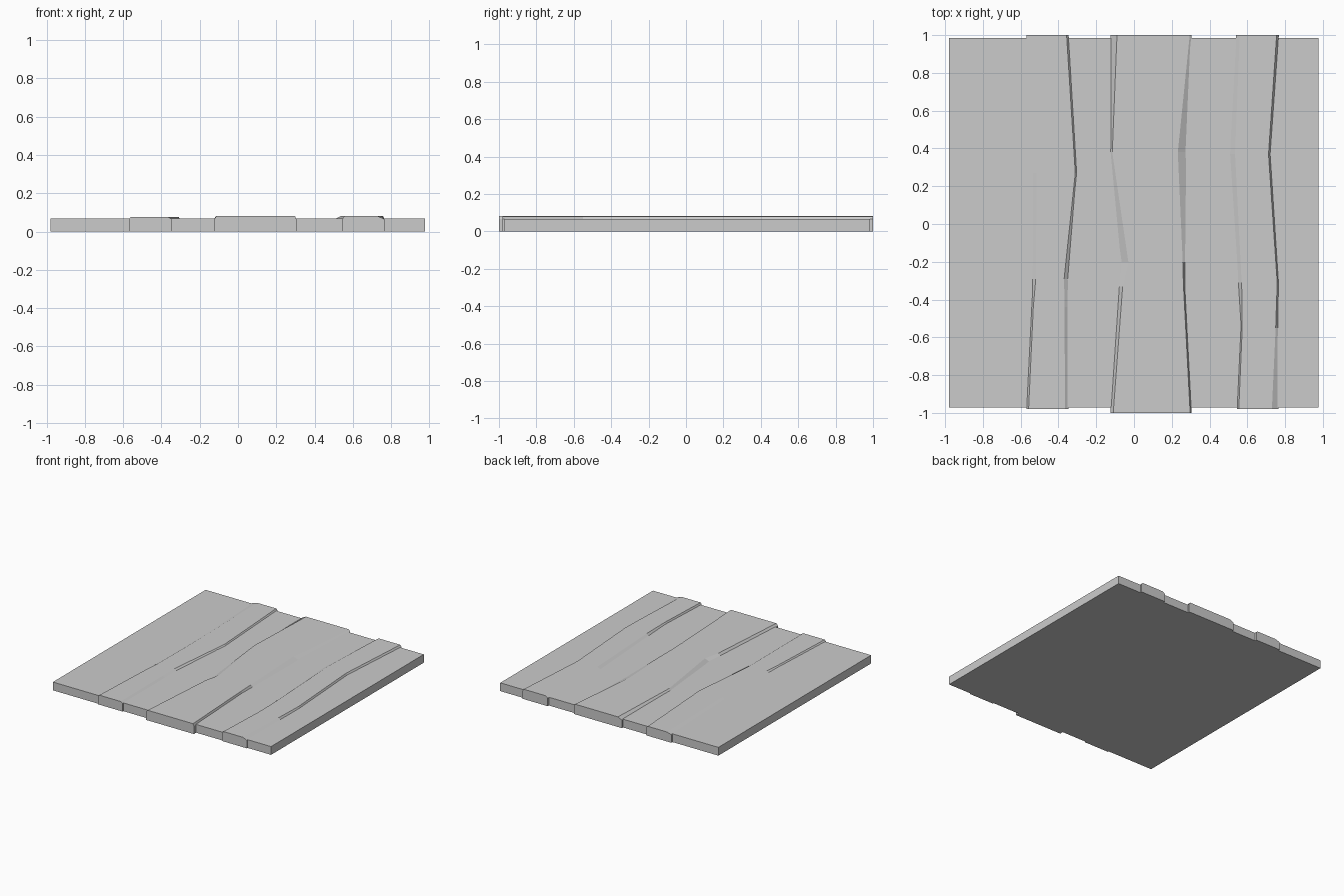
import bpy, bmesh

if "Cube" in bpy.data.objects:
    bpy.data.objects.remove(bpy.data.objects["Cube"])

def mesh_object(name, verts, faces):
    me = bpy.data.meshes.new(name)
    me.from_pydata(verts, [], faces)
    bm = bmesh.new()
    bm.from_mesh(me)
    bmesh.ops.recalc_face_normals(bm, faces=bm.faces)
    bm.to_mesh(me)
    bm.free()
    ob = bpy.data.objects.new(name, me)
    bpy.context.collection.objects.link(ob)
    return ob

def plank(name, top, rows, shoulder=0.065):
    """Loft a chamfered plank; row = y, outer left, top left, top right, outer right."""
    verts, faces = [], []
    for y, ol, tl, tr, r in rows:
        verts += [(ol, y, 0), (ol, y, shoulder), (tl, y, top),
                  (tr, y, top), (r, y, shoulder), (r, y, 0)]
    n = len(rows)
    for i in range(n - 1):
        for j in range(6):
            k = (j + 1) % 6
            faces.append((i*6 + j, i*6 + k, i*6 + 6 + k, i*6 + 6 + j))
    faces += [tuple(range(6)), tuple(range((n - 1)*6, n*6))]
    return mesh_object(name, verts, faces)

# flat lower boards, one slab
bpy.ops.mesh.primitive_cube_add(size=1, location=(-0.002, 0.007, 0.0335))
slab = bpy.context.object
slab.name = "base_boards"
slab.scale = (1.956, 1.956, 0.067)

# raised uneven planks
plank("left_plank", 0.077, [
    (-0.98, -0.57, -0.558, -0.365, -0.348),
    (-0.44, -0.543, -0.533, -0.368, -0.348),
    (-0.29, -0.54, -0.52, -0.370, -0.347),
    (0.27, -0.54, -0.515, -0.311, -0.302),
    (1.0, -0.57, -0.53, -0.357, -0.346)])
plank("middle_plank", 0.082, [
    (-1.0, -0.125, -0.11, 0.297, 0.305),
    (-0.33, -0.08, -0.06, 0.262, 0.270),
    (-0.20, -0.07, -0.03, 0.258, 0.272),
    (0.38, -0.125, -0.115, 0.232, 0.278),
    (1.0, -0.125, -0.09, 0.295, 0.305)])
plank("right_plank", 0.080, [
    (-0.98, 0.545, 0.555, 0.73, 0.765),
    (-0.55, 0.565, 0.573, 0.75, 0.765),
    (-0.31, 0.55, 0.57, 0.758, 0.766),
    (0.37, 0.505, 0.535, 0.712, 0.722),
    (1.0, 0.54, 0.56, 0.755, 0.767)])
